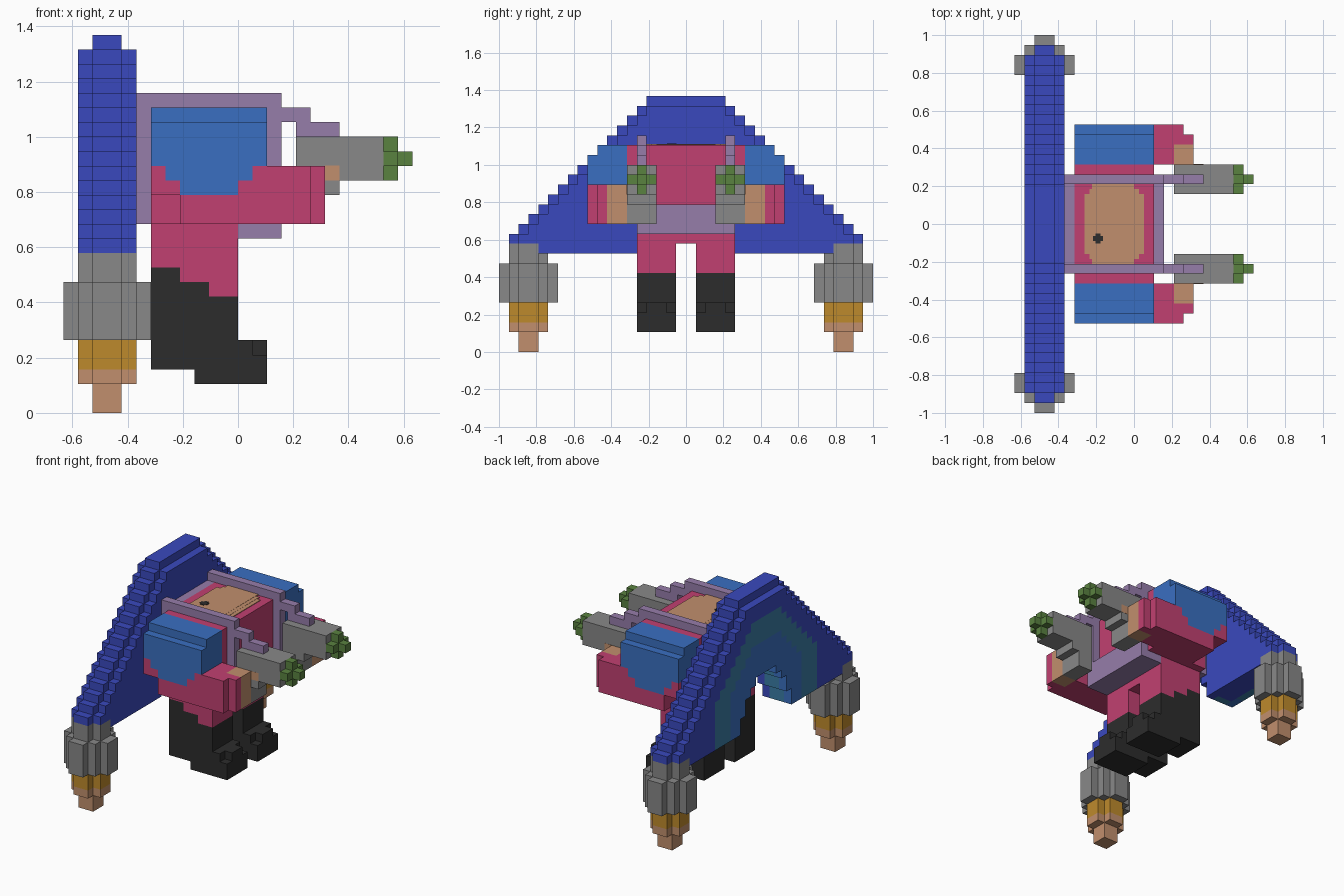
import bpy, bmesh

if "Cube" in bpy.data.objects:
    bpy.data.objects.remove(bpy.data.objects["Cube"], do_unlink=True)

U = 1 / 19  # size of one block


def material(name, rgb):
    lin = [(c / 255 / 12.92) if c < 11 else ((c / 255 + 0.055) / 1.055) ** 2.4 for c in rgb]
    m = bpy.data.materials.new(name)
    m.use_nodes = True
    m.diffuse_color = (*lin, 1)
    m.node_tree.nodes["Principled BSDF"].inputs["Base Color"].default_value = (*lin, 1)
    return m


INDIGO = material("indigo", (58, 73, 190))
BLUE = material("blue", (58, 111, 193))
TEAL = material("teal", (58, 125, 165))
PINK = material("pink", (193, 64, 113))
PURPLE = material("purple", (150, 125, 170))
GREY = material("grey", (136, 136, 136))
BLACK = material("black", (44, 44, 44))
TAN = material("tan", (193, 143, 109))
GOLD = material("gold", (190, 138, 44))
GREEN = material("green", (90, 130, 64))


def build(name, mat, boxes):
    """One object made of boxes (x0, x1, y0, y1, z0, z1) in block units."""
    bm = bmesh.new()
    for x0, x1, y0, y1, z0, z1 in boxes:
        y0, y1 = min(y0, y1), max(y0, y1)
        cube = bmesh.ops.create_cube(bm, size=1)
        for v in cube["verts"]:
            v.co = ((x1 if v.co.x > 0 else x0) * U,
                    (y1 if v.co.y > 0 else y0) * U,
                    (z1 if v.co.z > 0 else z0) * U)
    me = bpy.data.meshes.new(name)
    bm.to_mesh(me)
    bm.free()
    me.materials.append(mat)
    ob = bpy.data.objects.new(name, me)
    bpy.context.collection.objects.link(ob)


def flip(boxes):
    return [(a, b, -d, -c, e, f) for a, b, c, d, e, f in boxes]


def pair(name, mat, boxes):
    build(name + "_rear", mat, boxes)
    build(name + "_front", mat, flip(boxes))


def disc(cx, cy, spans, z0, z1):
    """Blocky round section: spans are (half x, half y)."""
    return [(cx - a, cx + a, cy - b, cy + b, z0, z1) for a, b in spans]


# Wing: stepped triangle with an arch through it and painted bands on its back
opening = {10: 5, 11: 5, 12: 4, 13: 4, 14: 3, 15: 2}
skin, band, inner = [], [], []


def row(target, x0, x1, a, b, k):
    if b > a:
        target.append((x0, x1, a, b, k, k + 1))


for k in range(10, 26):
    o = opening.get(k, 0)
    core = 15 if k == 10 else 29 - k
    side = 15 if k == 10 else 28 - k
    lining = o + 1 if k < 16 else (2 if k == 16 else 0)
    row(band, -10, -8, o, lining, k)
    row(skin, -10, -8, max(o, lining), core, k)
    if k < 25:
        row(skin, -8, -7, o, side, k)
        b = max(o, min(10, 25 - k)) if k < 23 else 0
        c = max(o, min(7, 22 - k)) if k < 20 else 0
        row(inner, -11, -10, o, c, k)
        row(band, -11, -10, max(o, c), b, k)
        row(skin, -11, -10, max(o, b), side, k)
for part, mat, boxes in (("wing", INDIGO, skin), ("wing_band", TEAL, band),
                         ("wing_inner_panel", BLUE, inner)):
    build(part, mat, boxes + flip(boxes))

# Wing tip engines
cross = [(2, 1), (1, 2)]
pair("engine_casing", GREY, disc(-9, 16, [(3, 1), (2, 2), (1, 3)], 5, 9)
     + disc(-9, 16, cross, 9, 11))
pair("engine_ring", GOLD, disc(-9, 16, cross, 3, 5))
pair("engine_nozzle", TAN, disc(-9, 16, cross, 2, 3) + disc(-9, 16, [(1, 1)], 0, 2))

# Torso with its top patch and spot
build("torso", PINK, [(-6, 2, -6, 6, 13, 21), (-6, 0, -5, 5, 11, 13)])
build("top_patch", TAN, [(-5, 1, -3, 3, 21, 21.08), (-4.5, 0.5, -3.5, 3.5, 21, 21.1),
                         (-4.2, 0, -4, 4, 21, 21.12)])
build("spot", BLACK, [(-4.1, -3.1, -1.7, -1.2, 21, 21.17), (-3.85, -3.35, -1.95, -0.95, 21, 21.18)])

# Harness frame around the torso and the struts to the cannons
build("harness_plates", PURPLE, [(-7, -6, -5, 5, 13, 21), (2, 3, -5, 5, 12, 15),
                                 (0, 3, -5, 5, 12, 13)])
pair("harness_bar", PURPLE, [(-7, 3, 4, 5, 21, 22), (2, 3, 4, 5, 15, 21),
                             (-7, -6, 4, 5, 13, 21), (3, 5, 4, 5, 20, 21),
                             (4, 7, 4, 5, 19, 20)])

# Cannons with grips and muzzles
pair("cannon", GREY, [(4, 10, 3, 6, 16, 19), (4, 7, 3, 6, 15, 16), (4, 6, 3, 6, 13, 15)])
pair("cannon_muzzle", GREEN, [(10, 11, 3, 6, 17, 18), (10, 11, 4, 5, 16, 19),
                              (11, 12, 4, 5, 17, 18)])

# Sleeves, arms and hands
pair("sleeve", BLUE, [(-6, 2, 6, 9, 20, 21), (-6, 2, 6, 10, 17, 20), (-5, 1, 6, 10, 16, 17),
                      (-4, 0, 6, 10, 15, 16)])
pair("arm", PINK, [(-6, -5, 6, 10, 15, 17), (-5, -4, 6, 10, 15, 16), (-4, 2, 6, 10, 13, 15),
                   (1, 2, 6, 10, 15, 17), (0, 1, 6, 10, 15, 16), (2, 4, 6, 10, 13, 17),
                   (4, 5, 8, 10, 13, 17), (5, 6, 8, 9, 13, 17)])
pair("hand", TAN, [(4, 6, 6, 8, 13, 17), (6, 7, 5, 6.02, 16, 17.02)])

# Legs: pink above, dark boots with a stepped top
pair("leg", PINK, [(-6, -4, 1, 5, 10, 13), (-4, -2, 1, 5, 9, 13), (-2, 0, 1, 5, 8, 13)])
pair("boot", BLACK, [(-6, -4, 1, 5, 3, 10), (-4, -2, 1, 5, 3, 9), (-2, 0, 1, 5, 3, 8),
                     (-3, 2, 1, 5, 2, 4), (-3, 1, 1, 5, 4, 5), (1, 2, 2, 4, 4, 5)])
